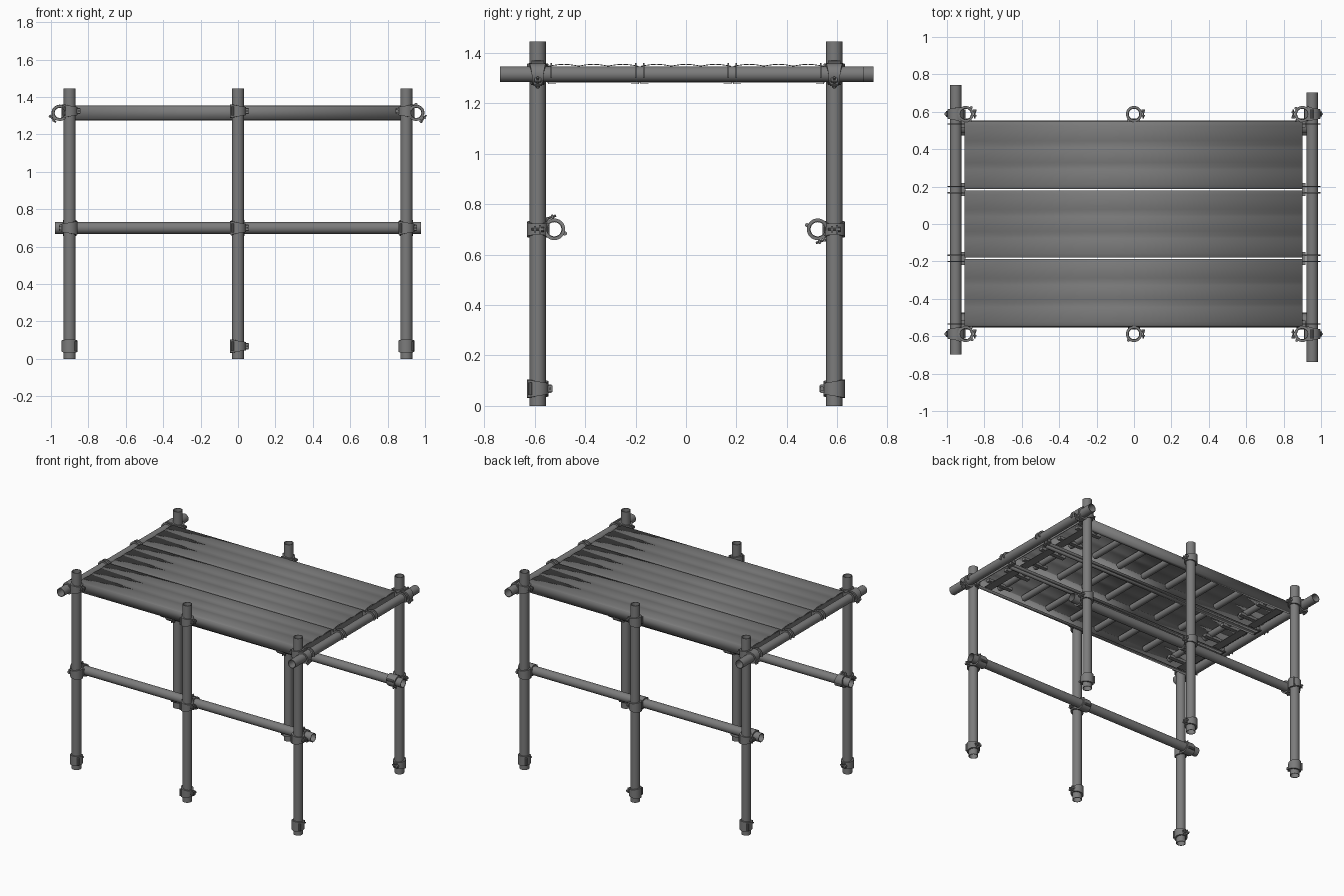
import bpy, bmesh, math
from mathutils import Vector, Matrix

cube = bpy.data.objects.get("Cube")
if cube:
    bpy.data.objects.remove(cube, do_unlink=True)

steel = bpy.data.materials.new("dull grey steel")
steel.use_nodes = True
grey = (0.2, 0.2, 0.2, 1)
steel.diffuse_color = grey
steel.node_tree.nodes["Principled BSDF"].inputs["Base Color"].default_value = grey


def finish(name, bm, matrix=None):
    if matrix:
        bm.transform(matrix)
    bmesh.ops.recalc_face_normals(bm, faces=bm.faces)
    mesh = bpy.data.meshes.new(name)
    bm.to_mesh(mesh)
    bm.free()
    mesh.materials.append(steel)
    ob = bpy.data.objects.new(name, mesh)
    bpy.context.collection.objects.link(ob)
    bpy.ops.object.select_all(action='DESELECT')
    ob.select_set(True)
    bpy.context.view_layer.objects.active = ob
    bpy.ops.object.shade_smooth_by_angle(angle=math.radians(35))
    return ob


def ring(bm, r_in, r_out, low, high, n=24):
    """Hollow ring along z; low and high give the rim heights at each angle."""
    loops = []
    for i in range(n):
        a = math.tau * i / n
        c, s = math.cos(a), math.sin(a)
        lo, hi = low(a), high(a)
        loops.append([bm.verts.new((r * c, r * s, z)) for r, z in
                      ((r_out, lo), (r_out, hi), (r_in, hi), (r_in, lo))])
    for i in range(n):
        p, q = loops[i], loops[(i + 1) % n]
        for k in range(4):
            m = (k + 1) % 4
            bm.faces.new((p[k], q[k], q[m], p[m]))


def box(bm, centre, size):
    bmesh.ops.create_cube(bm, size=1, matrix=Matrix.Translation(centre) @ Matrix.Diagonal((*size, 1)))


def rod(bm, centre, radius, length, axis, n=10):
    turn = Vector((0, 0, 1)).rotation_difference(Vector(axis)).to_matrix().to_4x4()
    bmesh.ops.create_cone(bm, cap_ends=True, segments=n, radius1=radius, radius2=radius,
                          depth=length, matrix=Matrix.Translation(centre) @ turn)


def prism(bm, outline, y, thick):
    """Extrude an x-z outline across y."""
    a = [bm.verts.new((px, y - thick / 2, pz)) for px, pz in outline]
    b = [bm.verts.new((px, y + thick / 2, pz)) for px, pz in outline]
    bm.faces.new(a)
    bm.faces.new(b[::-1])
    for i in range(len(a)):
        j = (i + 1) % len(a)
        bm.faces.new((a[i], a[j], b[j], b[i]))


def tube(name, start, end, radius=0.032):
    start, end = Vector(start), Vector(end)
    bm = bmesh.new()
    length = (end - start).length
    ring(bm, radius - 0.004, radius, lambda a: 0, lambda a: length, 32)
    turn = Vector((0, 0, 1)).rotation_difference(end - start).to_matrix().to_4x4()
    finish(name, bm, Matrix.Translation(start) @ turn)


def clamp(name, centre, axis=(0, 0, 1), spin=0):
    """Tapered collar, wide on local -x, with hinge and swing bolt on local +x."""
    bm = bmesh.new()
    half = lambda a: 0.029 - 0.007 * math.cos(a)
    ring(bm, 0.031, 0.043, lambda a: -half(a), half)
    # closing flap with lug plates
    box(bm, (0.044, 0.010, 0), (0.022, 0.008, 0.034))
    box(bm, (0.046, -0.010, 0), (0.024, 0.008, 0.026))
    # swing bolt and nut
    rod(bm, (0.049, 0, 0), 0.005, 0.05, (0, 1, 0))
    rod(bm, (0.049, 0.019, 0), 0.010, 0.011, (0, 1, 0), 6)
    # hinge knuckle
    rod(bm, (-0.030, -0.034, 0), 0.008, 0.05, (0, 0, 1))
    turn = Vector((0, 0, 1)).rotation_difference(Vector(axis)).to_matrix().to_4x4()
    finish(name, bm, Matrix.Translation(centre) @ turn @ Matrix.Rotation(math.radians(spin), 4, 'Z'))


def block(name, centre, size):
    bm = bmesh.new()
    box(bm, centre, size)
    bmesh.ops.bevel(bm, geom=bm.edges[:], offset=0.006, segments=1, affect='EDGES')
    finish(name, bm)


RAIL_Z, DECK_Z, RAIL_Y, BEAM_X = 0.70, 1.315, 0.522, 0.953

# Posts with base, middle and top clamps
for side, depth in ((-1, "front"), (1, "back")):
    for x, across in ((-0.9, "right"), (0, "middle"), (0.9, "left")):
        tag = f"{depth}_{across}"
        y = side * 0.588
        tube(f"{tag}_post", (x, y, 0), (x, y, 1.445))
        outward = 90 if side < 0 else -90
        clamp(f"{tag}_base_clamp", (x, y, 0.068), spin=outward if x else 0)
        clamp(f"{tag}_rail_clamp", (x, y, RAIL_Z), spin=0 if x >= 0 else 180)
        clamp(f"{tag}_deck_clamp", (x, y, 1.325), spin=0 if x <= 0 else 180)
        # clamp around the rail, joined to the post clamp
        clamp(f"{tag}_rail_collar", (x, side * RAIL_Y, RAIL_Z), (1, 0, 0), 20 if side > 0 else 200)
        block(f"{tag}_rail_joint", (x, side * 0.553, RAIL_Z), (0.05, 0.022, 0.056))
        if x:
            s = 1 if x > 0 else -1
            clamp(f"{tag}_beam_collar", (s * BEAM_X, y, DECK_Z), (0, 1, 0), 40 if s > 0 else 140)
            block(f"{tag}_beam_joint", (s * 0.928, y, DECK_Z), (0.022, 0.05, 0.06))
    # Long rails
    tube(f"{depth}_rail", (-0.978, side * RAIL_Y, RAIL_Z), (0.978, side * RAIL_Y, RAIL_Z))

# Cross beams carrying the deck, staggered lengthwise
tube("right_beam", (-BEAM_X, -0.697, DECK_Z), (-BEAM_X, 0.743, DECK_Z), 0.031)
tube("left_beam", (BEAM_X, -0.737, DECK_Z), (BEAM_X, 0.703, DECK_Z), 0.031)

# Deck planks: folded sheet with three shallow crowns, ribs beneath and end hooks
START, END, HALF = -0.907, 0.902, 0.179
for name, y0 in (("front", -0.367), ("middle", 0), ("back", 0.367)):
    profile = [(-HALF + 0.03, 1.277), (-HALF, 1.277), (-HALF, 1.345)]
    steps = 18
    for i in range(steps + 1):
        t = i / steps
        profile.append(((2 * t - 1) * (HALF - 0.004), 1.347 + 0.007 * abs(math.sin(3 * math.pi * t))))
    profile += [(-py, pz) for py, pz in reversed(profile[:3])]
    bm = bmesh.new()
    rows = [[bm.verts.new((x, y0 + py, pz)) for py, pz in profile] for x in (START, END)]
    for i in range(len(profile) - 1):
        bm.faces.new((rows[0][i], rows[1][i], rows[1][i + 1], rows[0][i + 1]))
    plank = finish(f"{name}_plank", bm)
    skin = plank.modifiers.new("sheet thickness", 'SOLIDIFY')
    skin.thickness = 0.003
    skin.offset = 0

    # Rounded stiffening ribs
    bm = bmesh.new()
    for i in range(8):
        rod(bm, (-0.74 + i * 0.21, y0, 1.322), 0.023, 0.3, (0, 1, 0), 14)
    finish(f"{name}_plank_ribs", bm)

    # End plates and hooks over the beams
    bm = bmesh.new()
    for s in (-1, 1):
        end = START if s < 0 else END
        box(bm, (end - s * 0.006, y0, 1.327), (0.004, 0.34, 0.034))
        box(bm, (end - s * 0.07, y0, 1.283), (0.06, 0.3, 0.004))
        for e in (-1, 1):
            hy = y0 + e * 0.167
            arc = [math.radians(-25 + 12.5 * k) for k in range(19)]
            outline = [(s * (BEAM_X - r * math.cos(a)), DECK_Z + r * math.sin(a))
                       for r, angles in ((0.044, arc), (0.032, arc[::-1])) for a in angles]
            prism(bm, outline, hy, 0.006)
            box(bm, (end, hy, 1.315), (0.026, 0.006, 0.06))
            box(bm, (end + s * 0.005, hy, 1.284), (0.02, 0.036, 0.006))
            box(bm, (end - s * 0.12, y0 + e * 0.09, 1.30), (0.2, 0.03, 0.02))
    finish(f"{name}_plank_hooks", bm)
